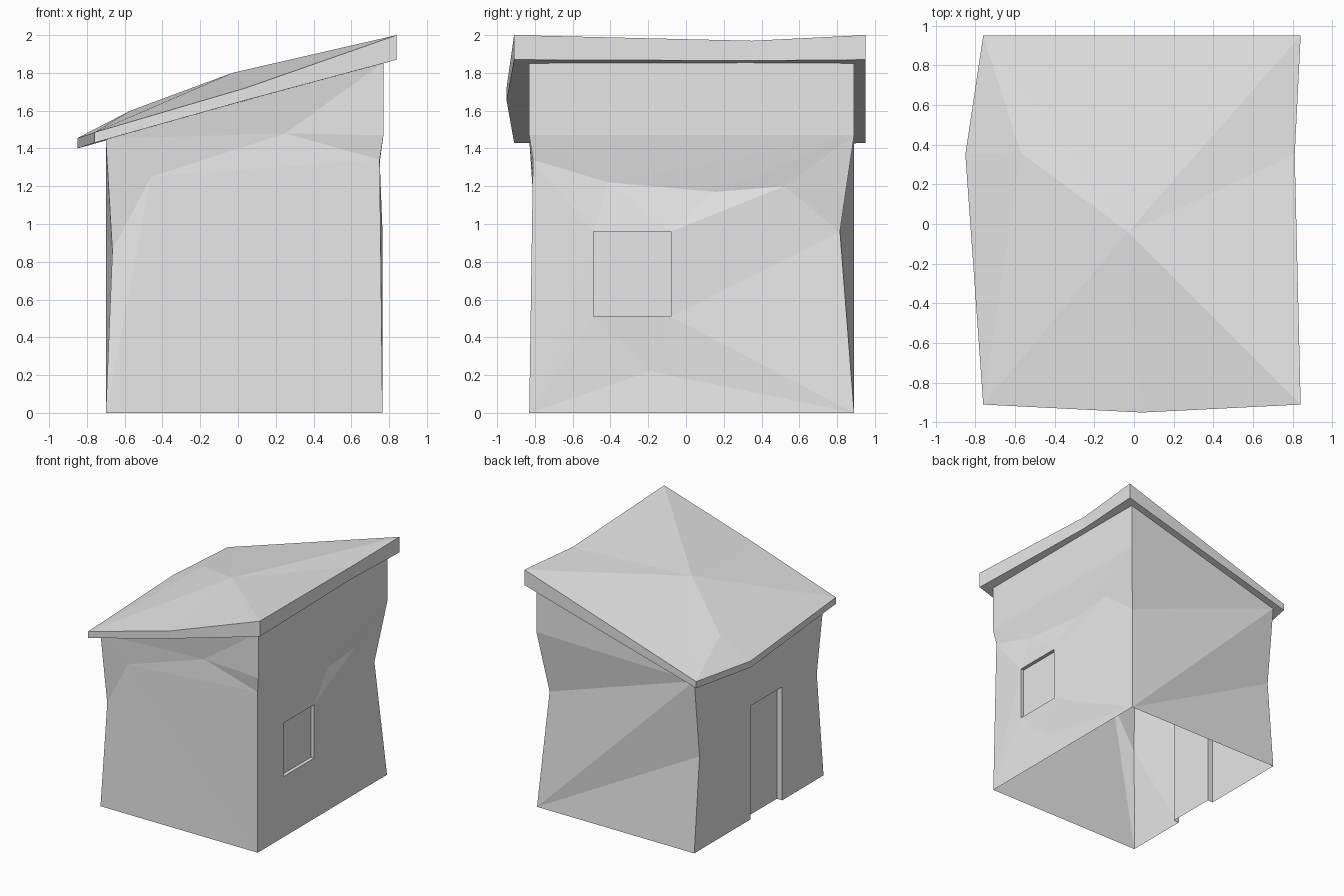
import bpy
import bmesh

cube = bpy.data.objects.get("Cube")
if cube:
    bpy.data.objects.remove(cube, do_unlink=True)

gray = bpy.data.materials.new("plain light gray")
gray.use_nodes = True
gray.diffuse_color = (0.8, 0.8, 0.8, 1)
gray.node_tree.nodes["Principled BSDF"].inputs["Base Color"].default_value = (0.8, 0.8, 0.8, 1)


def build(name, points, faces):
    """Flat-shaded object from named points and faces spelled with those names."""
    bm = bmesh.new()
    verts = {key: bm.verts.new(co) for key, co in points.items()}
    for face in faces:
        bm.faces.new([verts[key] for key in face.split()])
    bmesh.ops.recalc_face_normals(bm, faces=bm.faces)
    mesh = bpy.data.meshes.new(name)
    bm.to_mesh(mesh)
    bm.free()
    mesh.materials.append(gray)
    obj = bpy.data.objects.new(name, mesh)
    bpy.context.collection.objects.link(obj)
    return obj


LOW, HIGH, FRONT, BACK = -0.70, 0.765, -0.83, 0.89

# Corner posts of the worn walls, from the ground up
walls = {
    "lf0": (LOW, FRONT, 0), "lf1": (-0.665, -0.79, 0.86), "lf2": (LOW, FRONT, 1.45),
    "hf0": (HIGH, FRONT, 0), "hf1": (0.75, -0.81, 1.34),
    "hf2": (0.77, FRONT, 1.47), "hf3": (0.77, FRONT, 1.855),
    "hb0": (HIGH, BACK, 0), "hb1": (0.70, 0.815, 0.96),
    "hb2": (0.77, BACK, 1.47), "hb3": (0.77, BACK, 1.855),
    "lb0": (LOW, BACK, 0), "lb1": (LOW, 0.82, 0.79), "lb2": (LOW, BACK, 1.45),
    # Dents in the front wall and the high wall
    "p": (-0.46, -0.81, 1.25), "q": (0.25, -0.80, 1.48),
    "r1": (0.725, 0.16, 1.17), "r2": (0.725, 0.52, 1.20),
    "r3": (0.735, -0.41, 1.22), "r4": (0.75, -0.19, 0.22),
}


def opening(tag, x, depth, y0, y1, z0, z1):
    """Add outer and recessed corner points of an opening to the walls."""
    for n, (y, z) in enumerate([(y0, z0), (y1, z0), (y1, z1), (y0, z1)]):
        walls[f"{tag}{n}"] = (x, y, z)
        walls[f"{tag}i{n}"] = (x + depth, y, z)


opening("w", HIGH, -0.03, -0.49, -0.08, 0.51, 0.96)
opening("d", LOW, 0.05, -0.28, 0.14, 0, 0.955)

front = ["lf0 lf1 p", "lf1 lf2 p", "p lf2 q", "q lf2 hf3", "q hf3 hf2",
         "q hf2 hf1", "p q hf1", "p hf1 hf0", "lf0 p hf0"]
back = ["hb0 lb0 lb1", "hb0 lb1 lb2", "hb0 lb2 hb1", "hb1 lb2 hb2", "hb2 lb2 hb3"]
high = ["hf3 hf2 hb2 hb3", "hf2 hf1 r3", "hf2 r3 hb2", "r3 r1 hb2", "r1 r2 hb2",
        "r2 hb1 hb2", "r1 w2 r2", "w2 hb1 r2", "r3 w2 r1", "r3 w3 w2",
        "hf1 w3 r3", "hf1 hf0 w3", "hf0 w0 w3", "hf0 r4 w0", "w0 r4 w1",
        "r4 hb0 w1", "hf0 hb0 r4", "w1 hb0 hb1", "w1 hb1 w2"]
low = ["lf0 d0 lf1", "d0 d3 lf1", "lf1 d3 lf2", "lf2 d3 d2", "lf2 d2 lb2",
       "lb2 d2 lb1", "lb1 d2 d1", "lb1 d1 lb0"]
# Reveals around the window and the door (the door has no sill)
reveals = [f"{t}{a} {t}{(a + 1) % 4} {t}i{(a + 1) % 4} {t}i{a}"
           for t, sides in (("w", range(4)), ("d", range(1, 4))) for a in sides]
build("walls", walls, front + back + high + low + reveals)

# Recessed panels, wound to face outward
for name, face in (("window_panel", "wi0 wi1 wi2 wi3"), ("door_panel", "di0 di3 di2 di1")):
    panel = build(name, {k: walls[k] for k in face.split()}, [face])
    out = 1 if name == "window_panel" else -1
    if panel.data.polygons[0].normal.x * out < 0:
        panel.data.flip_normals()

# Sloping roof slab: rim as x, y, top z, bottom z, running round from the low front
rim = [(-0.76, -0.91, 1.485, 1.43), (0.04, -0.95, 1.72, 1.655),
       (0.84, -0.91, 2.0, 1.87), (0.81, 0.35, 1.97, 1.865),
       (0.84, 0.95, 2.0, 1.87), (-0.76, 0.95, 1.485, 1.43),
       (-0.85, 0.35, 1.455, 1.40)]
roof = {"peak": (-0.03, -0.04, 1.80), "hump": (-0.57, 0.36, 1.60), "under": (0.04, 0, 1.65)}
for n, (x, y, top, bottom) in enumerate(rim):
    roof[f"t{n}"] = (x, y, top)
    roof[f"b{n}"] = (x, y, bottom)
slab = ["hump t5 t6", "hump t6 t0", "hump t0 peak", "peak t4 t5", "peak t5 hump"]
slab += [f"peak t{n} t{n + 1}" for n in range(4)]
for n in range(7):
    m = (n + 1) % 7
    slab += [f"t{n} b{n} b{m} t{m}", f"under b{m} b{n}"]
build("roof", roof, slab)
